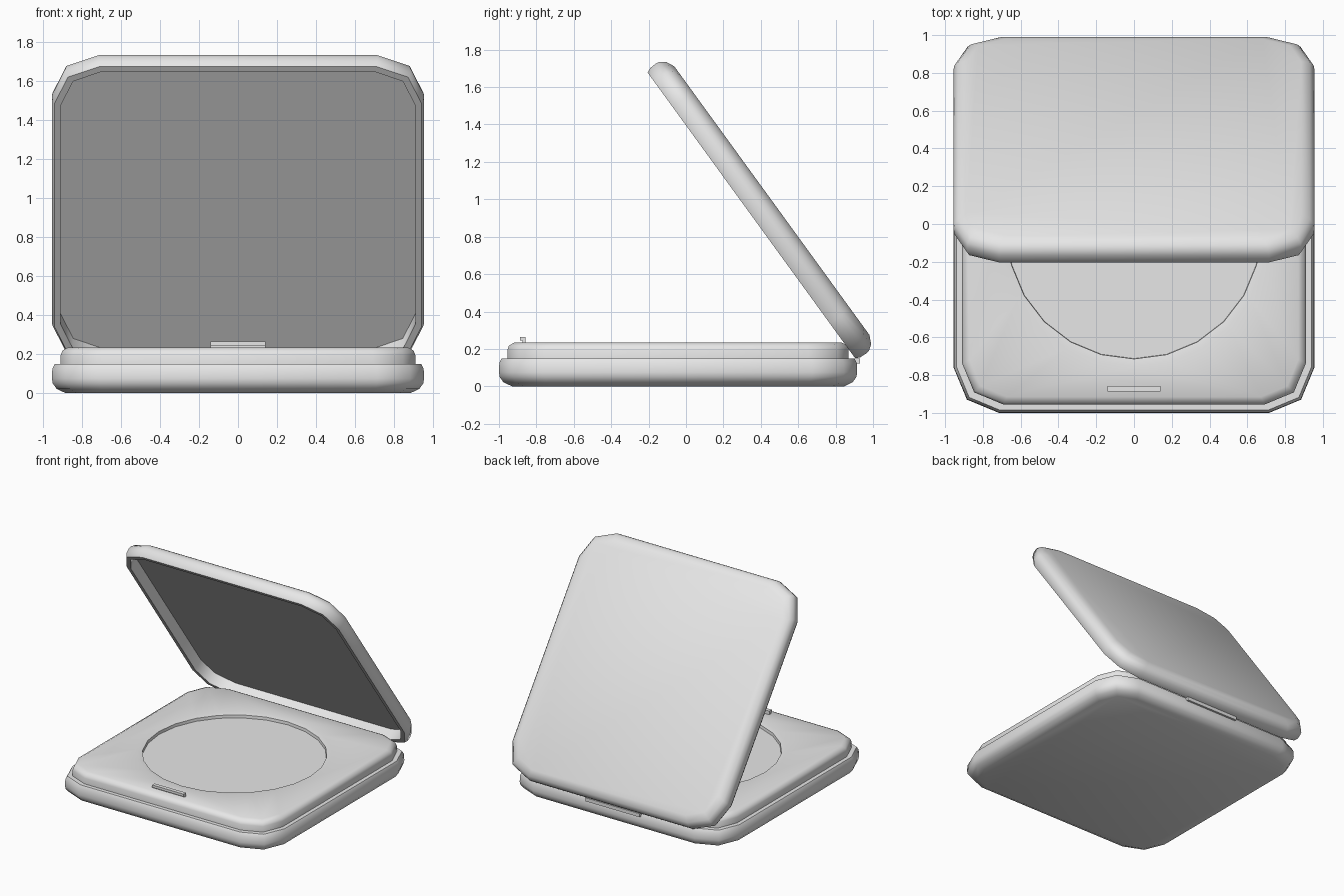
import bpy, bmesh
from math import sin, cos, pi, radians

if "Cube" in bpy.data.objects:
    bpy.data.objects.remove(bpy.data.objects["Cube"], do_unlink=True)

HALF_X, HALF_Y, CORNER = 0.955, 0.9575, 0.24
BASE_Y = -0.0425

grey = bpy.data.materials.new("light grey")
grey.use_nodes = True
grey.diffuse_color = (0.8, 0.8, 0.8, 1)
grey.node_tree.nodes["Principled BSDF"].inputs["Base Color"].default_value = (0.8, 0.8, 0.8, 1)


def outline(inset, z):
    """Rectangle with two-segment rounded corners."""
    r = CORNER - inset * 0.5
    cx, cy = HALF_X - inset - r, HALF_Y - inset - r
    pts = []
    for i, (sx, sy) in enumerate([(1, 1), (-1, 1), (-1, -1), (1, -1)]):
        for k in range(3):
            a = i * pi / 2 + k * pi / 4
            pts.append((sx * cx + r * cos(a), sy * cy + r * sin(a), z))
    return pts


def circle(r, z, n=24):
    # first point sits on +y so that a point also falls on -y
    return [(r * cos(2 * pi * i / n), r * sin(2 * pi * i / n), z) for i in range(n)]


def edges_of(ring):
    return [ring[i].link_edges and next(e for e in ring[i].link_edges
            if e.other_vert(ring[i]) == ring[(i + 1) % len(ring)]) for i in range(len(ring))]


def loft(name, rings):
    """Skin a stack of rings and cap both ends."""
    bm = bmesh.new()
    loops = []
    for pts in rings:
        ring = [bm.verts.new(p) for p in pts]
        for i in range(len(ring)):
            bm.edges.new((ring[i], ring[(i + 1) % len(ring)]))
        loops.append(ring)
    for a, b in zip(loops, loops[1:]):
        if len(a) == len(b):
            n = len(a)
            for i in range(n):
                j = (i + 1) % n
                bm.faces.new((a[i], a[j], b[j], b[i]))
        else:
            bmesh.ops.bridge_loops(bm, edges=edges_of(a) + edges_of(b))
    bm.faces.new(loops[0])
    bm.faces.new(loops[-1])
    bmesh.ops.recalc_face_normals(bm, faces=bm.faces)
    return finish(name, bm)


def finish(name, bm, smooth=True):
    mesh = bpy.data.meshes.new(name)
    bm.to_mesh(mesh)
    bm.free()
    mesh.materials.append(grey)
    ob = bpy.data.objects.new(name, mesh)
    bpy.context.collection.objects.link(ob)
    if smooth:
        bpy.ops.object.select_all(action="DESELECT")
        ob.select_set(True)
        bpy.context.view_layer.objects.active = ob
        bpy.ops.object.shade_smooth_by_angle(angle=radians(50))
    return ob


def box(name, x, y, z):
    bm = bmesh.new()
    bmesh.ops.create_cube(bm, size=1)
    for v in bm.verts:
        v.co = [lo + (c + 0.5) * (hi - lo) for c, (lo, hi) in zip(v.co, (x, y, z))]
    return finish(name, bm, smooth=False)


def shell(height):
    """Rounded outside shared by the base and the lid."""
    return [outline(0.07, 0), outline(0.024, 0.022), outline(0.004, 0.05),
            outline(0, 0.075), outline(0.002, height - 0.025), outline(0.014, height)]


# Base
base = loft("base", shell(0.15))
base.location.y = BASE_Y

# Raised tray with a shallow round pan
tray = loft("tray", [
    outline(0.045, 0.14), outline(0.045, 0.195), outline(0.054, 0.219),
    outline(0.085, 0.235), circle(0.71, 0.235), circle(0.672, 0.228), circle(0.67, 0.205)])
tray.location.y = BASE_Y

# Lid shell, hollow on its inner side, tilted open
lid = loft("lid", shell(0.135) + [outline(0.045, 0.135), outline(0.045, 0.04)])
mirror = loft("mirror", [outline(0.046, 0.038), outline(0.046, 0.046)])
for ob in (lid, mirror):
    ob.rotation_euler.x = radians(126)
    ob.location = (0, 0.459, 0.993)

# Front catch: stem with a forward lip
box("catch_stem", (-0.14, 0.14), (-0.875, -0.857), (0.22, 0.262))
box("catch_lip", (-0.14, 0.14), (-0.888, -0.857), (0.244, 0.264))

# Hinge bar at the back
box("hinge", (-0.24, 0.24), (0.86, 0.93), (0.122, 0.15))
